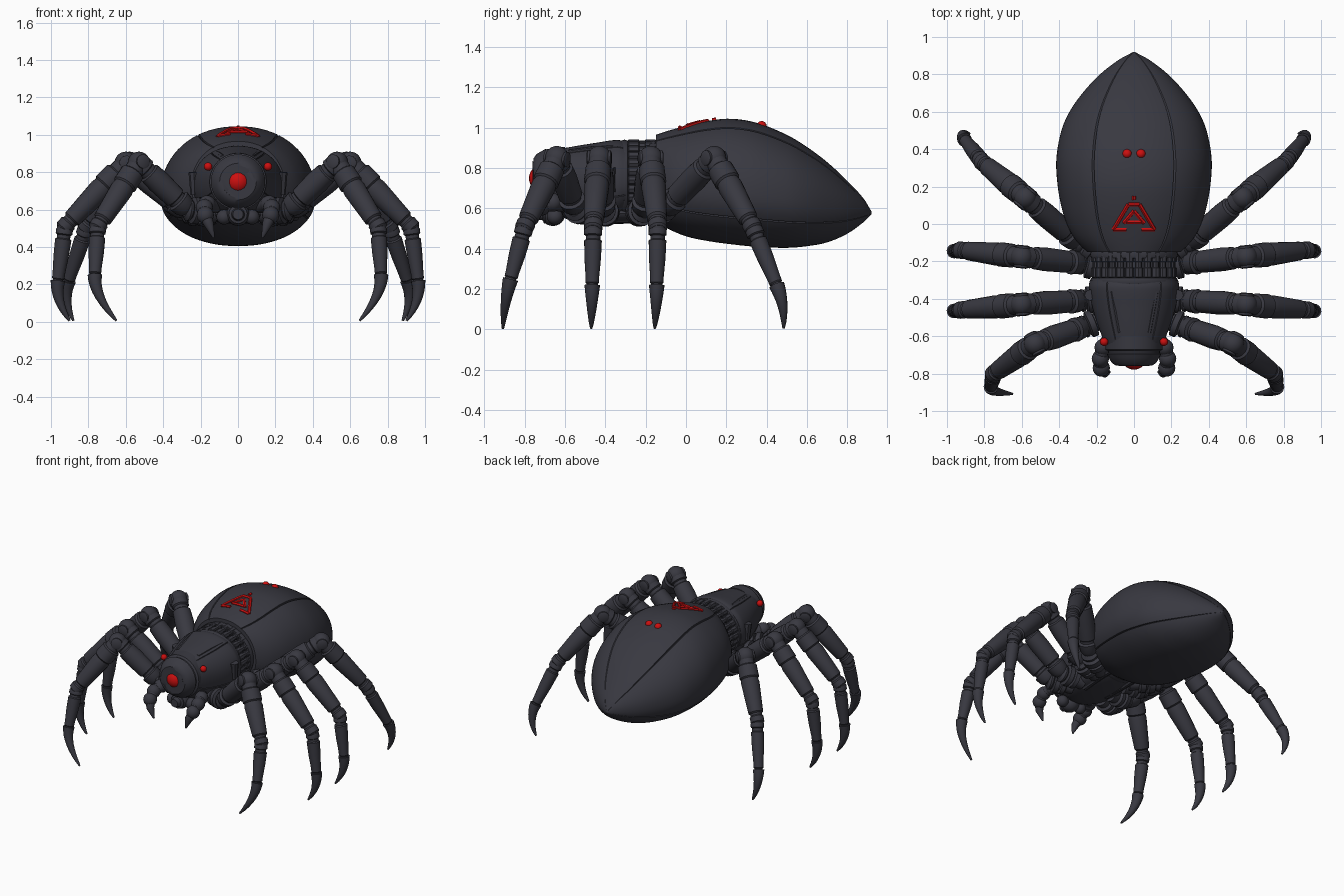
import bpy, bmesh, math
from mathutils import Vector as V, Matrix

if "Cube" in bpy.data.objects:
    bpy.data.objects.remove(bpy.data.objects["Cube"])


def material(name, col):
    m = bpy.data.materials.new(name)
    m.diffuse_color = (*col, 1)
    m.use_nodes = True
    m.node_tree.nodes["Principled BSDF"].inputs["Base Color"].default_value = m.diffuse_color
    return m


DARK = material("dark_metal", (0.04, 0.04, 0.052))
RED = material("red_glow", (0.6, 0.005, 0.005))


def finish(bm, name, mat=DARK, angle=35):
    bmesh.ops.recalc_face_normals(bm, faces=bm.faces)
    me = bpy.data.meshes.new(name)
    bm.to_mesh(me)
    bm.free()
    for p in me.polygons:
        p.use_smooth = True
    me.set_sharp_from_angle(angle=math.radians(angle))
    me.materials.append(mat)
    ob = bpy.data.objects.new(name, me)
    bpy.context.collection.objects.link(ob)
    return ob


def skin(bm, rings):
    """Bridge rings of points into a capped skin."""
    vs = [[bm.verts.new(p) for p in r] for r in rings]
    n = len(vs[0])
    for a, b in zip(vs, vs[1:]):
        for i in range(n):
            bm.faces.new((a[i], a[(i + 1) % n], b[(i + 1) % n], b[i]))
    bm.faces.new(vs[0])
    bm.faces.new(vs[-1])


def tube(bm, pts, radii, sides=18):
    """Round tube through points with a radius at each point."""
    pts = [V(p) for p in pts]
    rings, n = [], None
    for i, p in enumerate(pts):
        t = (pts[min(i + 1, len(pts) - 1)] - pts[max(i - 1, 0)]).normalized()
        if n is None:
            n = t.orthogonal()
        n = (n - t * n.dot(t)).normalized()
        b = t.cross(n)
        rings.append([p + radii[i] * (n * math.cos(a) + b * math.sin(a))
                      for a in (2 * math.pi * k / sides for k in range(sides))])
    skin(bm, rings)


def lathe(bm, a, b, prof, sides=18):
    """Turned part from a to b; prof holds (fraction, radius)."""
    a, b = V(a), V(b)
    tube(bm, [a.lerp(b, t) for t, r in prof], [r for t, r in prof], sides)


def ball(bm, c, r, scale=(1, 1, 1)):
    bmesh.ops.create_uvsphere(bm, u_segments=20, v_segments=12, radius=r,
                              matrix=Matrix.Translation(c) @ Matrix.Diagonal((*scale, 1)))


def section(secs, y):
    """Smoothly interpolated (half width, top, bottom, widest z) at y."""
    k = max(i for i in range(len(secs) - 1) if secs[i][0] <= y or i == 0)
    s = [secs[max(0, min(len(secs) - 1, k + d))] for d in (-1, 0, 1, 2)]
    h = s[2][0] - s[1][0]
    u = (y - s[1][0]) / h
    out = []
    for j in range(1, 5):
        m0 = (s[2][j] - s[0][j]) / (s[2][0] - s[0][0]) * h
        m1 = (s[3][j] - s[1][j]) / (s[3][0] - s[1][0]) * h
        out.append((2*u**3 - 3*u*u + 1) * s[1][j] + (u**3 - 2*u*u + u) * m0
                   + (3*u*u - 2*u**3) * s[2][j] + (u**3 - u*u) * m1)
    return out


def loft(name, secs, grooves, N=2.15, steps=56):
    """Shell lofted through sections, with panel grooves at given angles."""
    angs = [a for a in range(0, 360, 5) if a not in grooves]
    angs = sorted(angs + [g + d for g in grooves for d in (-.9, 0, .9)])
    y0, y1 = secs[0][0], secs[-1][0]
    rings = []
    for i in range(steps + 1):
        y = y0 + (y1 - y0) * math.sin(math.pi / 2 * i / steps)
        w, top, bot, mid = section(secs, y)
        ring = []
        for a in angs:
            c, s = math.cos(math.radians(a)), math.sin(math.radians(a))
            k = .972 if a in grooves else 1
            x = w * k * math.copysign(abs(c) ** (2 / N), c)
            hz = (top - mid) if s > 0 else (mid - bot)
            ring.append((x, y, mid + hz * k * math.copysign(abs(s) ** (2 / N), s)))
        rings.append(ring)
    bm = bmesh.new()
    skin(bm, rings)
    return finish(bm, name, angle=28)


# Abdomen: pointed egg-shaped shell (y, half width, top, bottom, widest z)
ABD = [(-.15, .25, .965, .54, .72), (-.09, .31, .985, .50, .71), (0, .36, 1.01, .462, .70),
       (.1, .39, 1.033, .44, .69), (.22, .41, 1.045, .423, .68), (.35, .415, 1.025, .41, .67),
       (.5, .388, .965, .405, .65), (.6, .345, .905, .413, .635), (.7, .275, .83, .432, .62),
       (.8, .182, .737, .475, .60), (.88, .078, .65, .532, .585), (.92, .004, .585, .572, .578)]
loft("abdomen_shell", ABD, [60, 120, 207, 333])

# Front carapace
THX = [(-.665, .145, .885, .60, .75), (-.60, .172, .90, .56, .74), (-.45, .222, .925, .54, .73),
       (-.34, .242, .94, .54, .73), (-.30, .236, .93, .56, .73)]
loft("carapace", THX, [55, 125, 200, 340], steps=24)


def on_abdomen(x, y, lift=0):
    w, top, bot, mid = section(ABD, y)
    return (x, y, mid + (top - mid) * (1 - (abs(x) / w) ** 2.15) ** (1 / 2.15) + lift)


# Waist: core, lengthwise ribs and collars
bm = bmesh.new()
C = V((0, 0, .74))
for k in range(26):
    a = 2 * math.pi * k / 26
    x, z = .205 * math.cos(a), .74 + .18 * math.sin(a)
    lathe(bm, (x, -.33, z), (x, -.12, z),
          [(0, .018), (.2, .018), (.22, .024), (.45, .024), (.47, .018), (.6, .018),
           (.62, .024), (.85, .024), (.87, .018), (1, .018)], 8)
lathe(bm, (0, -.35, .74), (0, -.1, .74), [(0, .17), (1, .17)], 32)
finish(bm, "waist_ribs")
bm = bmesh.new()
for y0, y1, r in ((-.185, -.14, .222), (-.325, -.285, .222)):
    lathe(bm, (0, y0, .735), (0, y1, .735), [(0, r - .02), (.1, r - .005), (.5, r), (.9, r - .005), (1, r - .02)], 40)
for v in bm.verts:
    v.co.x *= 1.06
    v.co.z = .735 + (v.co.z - .735) * .93
finish(bm, "waist_collars")

# Raised strips on the carapace
bm = bmesh.new()
for s in (-1, 1):
    tube(bm, [(s * .12, -.36, .905), (s * .10, -.47, .897), (s * .08, -.58, .882)], [.012] * 3, 6)
    tube(bm, [(s * .235, -.38, .80), (s * .232, -.37, .68)], [.03, .022], 8)
finish(bm, "carapace_strips")

# Underside plate and struts
bm = bmesh.new()
ball(bm, (0, -.36, .575), .2, (.85, 1.35, .26))
for s in (-1, 1):
    tube(bm, [(s * .09, -.4, .55), (s * .1, -.22, .55), (s * .1, -.05, .56)], [.025, .02, .03], 10)
finish(bm, "underside_plate")

# Head: eye housing, central eye, small eyes, chin
bm = bmesh.new()
lathe(bm, (0, -.6, .75), (0, -.76, .75),
      [(0, .155), (.45, .152), (.5, .138), (.56, .138), (.6, .145), (.72, .135), (.88, .12),
       (.98, .098), (1, .085), (.85, .07), (.8, .05)], 40)
finish(bm, "head_housing")
bm = bmesh.new()
ball(bm, (0, -.712, .75), .067)
finish(bm, "central_eye", RED)
bm = bmesh.new()
for s in (-1, 1):
    ball(bm, (s * .16, -.63, .83), .022)
finish(bm, "side_eyes", RED)
bm = bmesh.new()
ball(bm, (0, -.66, .575), .062)
lathe(bm, (0, -.67, .575), (0, -.74, .575), [(0, .05), (.5, .05), (.55, .035), (1, .028)])
for s in (-1, 1):
    ball(bm, (s * .075, -.65, .56), .04)
finish(bm, "chin_parts")

# Feelers beside the mouth
for s, side in ((-1, "left"), (1, "right")):
    bm = bmesh.new()
    path = [(.12, -.60, .62), (.165, -.66, .63), (.18, -.72, .61), (.175, -.77, .57), (.155, -.795, .52), (.13, -.79, .45)]
    path = [(s * x, y, z) for x, y, z in path]
    tube(bm, path, [.04, .04, .038, .036, .026, .006], 14)
    for i in (1, 2, 3):
        ball(bm, path[i], .046)
    finish(bm, side + "_feeler")

# Legs: (hip, femur base, knee, ankle, shin end, foot)
LEGS = {
    "front": [(.12, -.49, .58), (.27, -.55, .60), (.53, -.64, .85), (.75, -.80, .51), (.765, -.87, .25), (.65, -.908, .006)],
    "mid_front": [(.12, -.39, .57), (.28, -.41, .59), (.60, -.43, .85), (.925, -.46, .51), (.963, -.465, .22), (.90, -.47, .006)],
    "mid_rear": [(.12, -.25, .57), (.28, -.21, .59), (.60, -.175, .85), (.925, -.14, .51), (.963, -.145, .22), (.90, -.155, .006)],
    "rear": [(.12, -.20, .57), (.30, -.10, .60), (.58, .14, .85), (.81, .33, .51), (.905, .45, .22), (.88, .484, .006)],
}
COXA = [(0, .05), (.3, .05), (.35, .068), (.52, .068), (.55, .05), (.6, .05), (.63, .072), (.82, .072),
        (.86, .05), (.92, .06), (1, .062), (1.1, .04)]
FEMUR = [(0, .045), (.06, .06), (.18, .066), (.2, .05), (.24, .05), (.26, .06), (.6, .064), (.78, .06),
         (.8, .048), (.85, .048), (.87, .058), (1, .055)]
TIBIA = [(0, .05), (.14, .052), (.16, .064), (.34, .066), (.36, .057), (.42, .062), (.8, .052), (.88, .05),
         (.9, .04), (.93, .04), (.95, .047), (1.03, .046), (1.05, .036)]
SHIN = [(0, .036), (.06, .045), (.14, .045), (.16, .036), (.22, .036), (.24, .044), (.55, .041), (.85, .034), (.96, .033), (.98, .028), (1.02, .028)]
for name, pts in LEGS.items():
    for s, side in ((-1, "left"), (1, "right")):
        h, f, k, a, e, t = [V((s * x, y, z)) for x, y, z in pts]
        bm = bmesh.new()
        lathe(bm, h, f, COXA)
        lathe(bm, f, k, FEMUR)
        lathe(bm, k, a, TIBIA)
        lathe(bm, a, e, SHIN)
        # Knee ball with hinge discs
        ball(bm, k, .06)
        hinge = (k - f).cross(a - k).normalized() * .062
        lathe(bm, k - hinge, k + hinge, [(0, .028), (.04, .038), (.96, .038), (1, .028)])
        ball(bm, a, .042)
        # Curved claw tip
        bend = e + (e - a).normalized() * .11
        ts = [i / 8 for i in range(9)]
        tube(bm, [(1-u)**2 * e + 2*u*(1-u) * bend + u*u * t for u in ts],
             [.033 * (1 - u) ** .8 + .006 for u in ts], 14)
        finish(bm, f"{name}_leg_{side}")

# Red triangular marking on the back
bm = bmesh.new()
LINES = [((-.03, .105), (-.11, -.03)), ((.03, .105), (.11, -.03)), ((-.03, .105), (.03, .105)),
         ((-.11, -.03), (-.04, -.03)), ((.11, -.03), (.04, -.03)),
         ((0, .07), (-.055, .005)), ((0, .07), (.055, .005)), ((-.04, .01), (.04, .01)), ((0, .13), (0, .15))]
for p, q in LINES:
    pts = [on_abdomen(p[0] + (q[0] - p[0]) * i / 6, p[1] + (q[1] - p[1]) * i / 6) for i in range(7)]
    tube(bm, pts, [.011] * 7, 6)
finish(bm, "back_marking", RED)

# Two small sensor studs on the back
bm = bmesh.new()
for s in (-1, 1):
    ball(bm, on_abdomen(s * .037, .375, -.008), .025)
finish(bm, "back_studs", RED)
